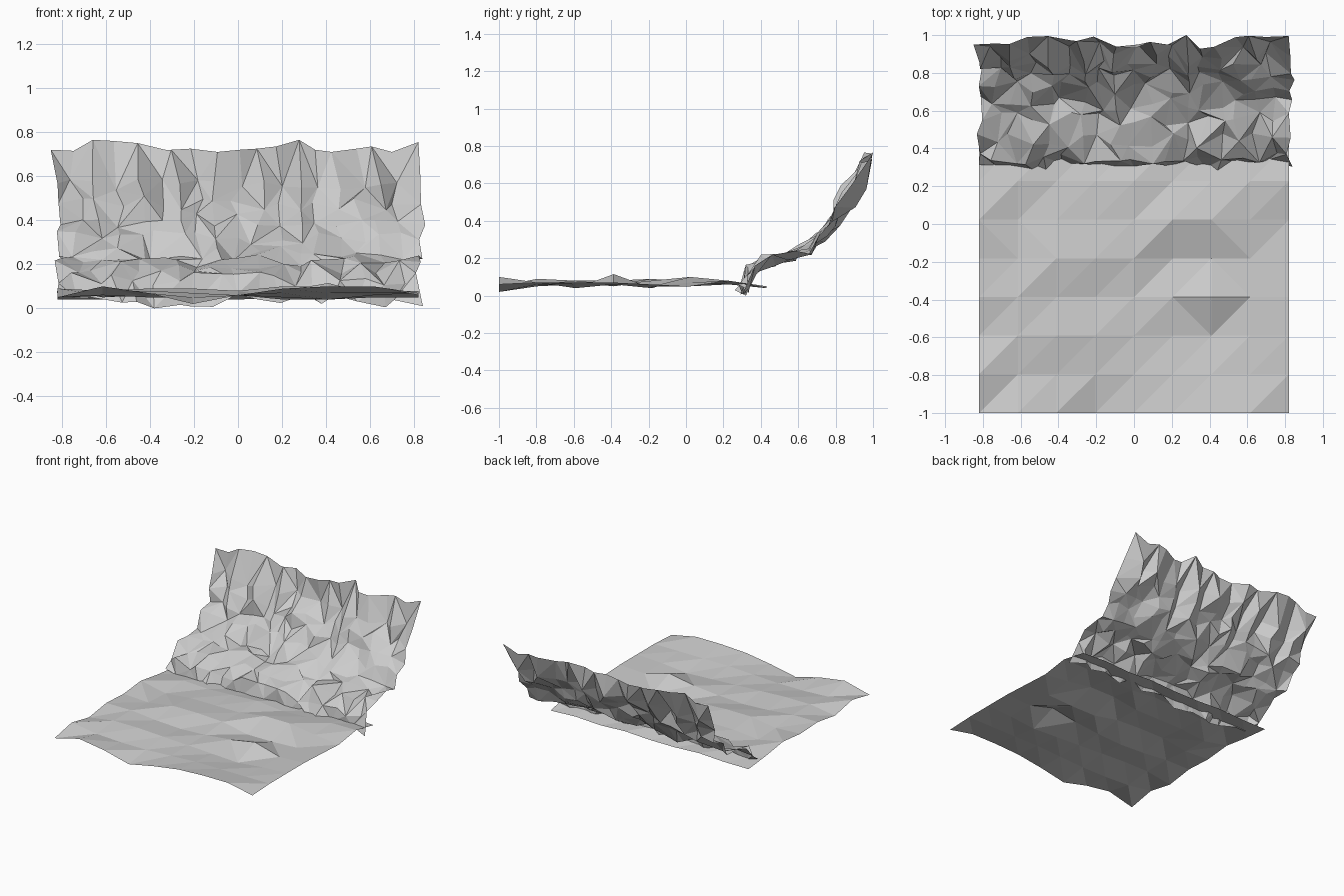
import bpy, random

if "Cube" in bpy.data.objects:
    bpy.data.objects.remove(bpy.data.objects["Cube"])
random.seed(11)


def sheet(name, rows, flip):
    """Flat-shaded open grid from rows of points; flip(i, j) picks the diagonal."""
    n = len(rows[0])
    verts = [p for r in rows for p in r]
    faces = []
    for j in range(len(rows) - 1):
        for i in range(n - 1):
            a, b = j * n + i, j * n + i + 1
            c, d = b + n, a + n
            if flip(i, j):
                faces += [(a, b, d), (b, c, d)]
            else:
                faces += [(a, b, c), (a, c, d)]
    me = bpy.data.meshes.new(name)
    me.from_pydata(verts, [], faces)
    me.update()
    ob = bpy.data.objects.new(name, me)
    bpy.context.collection.objects.link(ob)
    return ob


# Uneven ground: 8 x 7 cells, heights in hundredths, front row first
heights = ["5 10 7 2 6 9 10 10 6", "9 6 5 5 6 7 7 7 7", "5 8 8 7 6 5 4 6 7",
           "8 8 6 5 6 8 11.5 6 7", "7 6 9 9 8 4 4 5 6", "9 5 7 7 7 10 10 7 5",
           "6 7 6 7 8 6 7 8 8", "4 4 5 4 4 5 4 5 4"]
ground = [[(-.82 + i * .205, -1 + j * .2045, float(h) / 100)
           for i, h in enumerate(row.split())] for j, row in enumerate(heights)]
bent = {(5, 2), (6, 3), (6, 4), (7, 3), (0, 4), (1, 4)}
sheet("ground", ground, lambda i, j: (i, j) in bent)

# Rock cliff: curved profile (y, z) swept across x, with jagged relief
profile = [(.31, .04), (.35, .13), (.44, .19), (.56, .215), (.64, .25),
           (.72, .32), (.79, .40), (.84, .475), (.895, .56), (.962, .73)]
top_z = [.72, .715, .765, .76, .75, .72, .72, .725, .71, .72,
         .725, .735, .765, .72, .71, .725, .735, .71, .755]
cols = 19
cliff = []
for j, (y, z) in enumerate(profile):
    row = []
    last = j == len(profile) - 1
    for i in range(cols):
        x = -.82 + 1.64 * i / (cols - 1)
        edge = i in (0, cols - 1)
        dx = random.uniform(-.02, .02) if edge else random.uniform(-.035, .035)
        dy = random.uniform(-.05, .05)
        dz = random.uniform(-.035, .035)
        if last:
            row.append([x + dx, min(1, y + dy * .7), top_z[i]])
        elif j == 0:
            row.append([x + dx, y + dy * .7, max(.005, z + dz)])
        else:
            # vertical ribs get deeper toward the top
            rib = (.03 if i % 2 else -.03) * (j > 6)
            row.append([x + dx, min(1, y + dy * .8 + rib), z + dz])
    cliff.append(row)
cliff[0][5] = [-.38, .32, 0]
cliff[0][4] = [-.46, .26, .03]
cliff[-1][0] = [-.85, .95, .72]
cliff[6][-1][0] = .85
cliff[-1][12][1] = 1.0
sheet("cliff", cliff, lambda i, j: (i + j) % 2 == 0)
